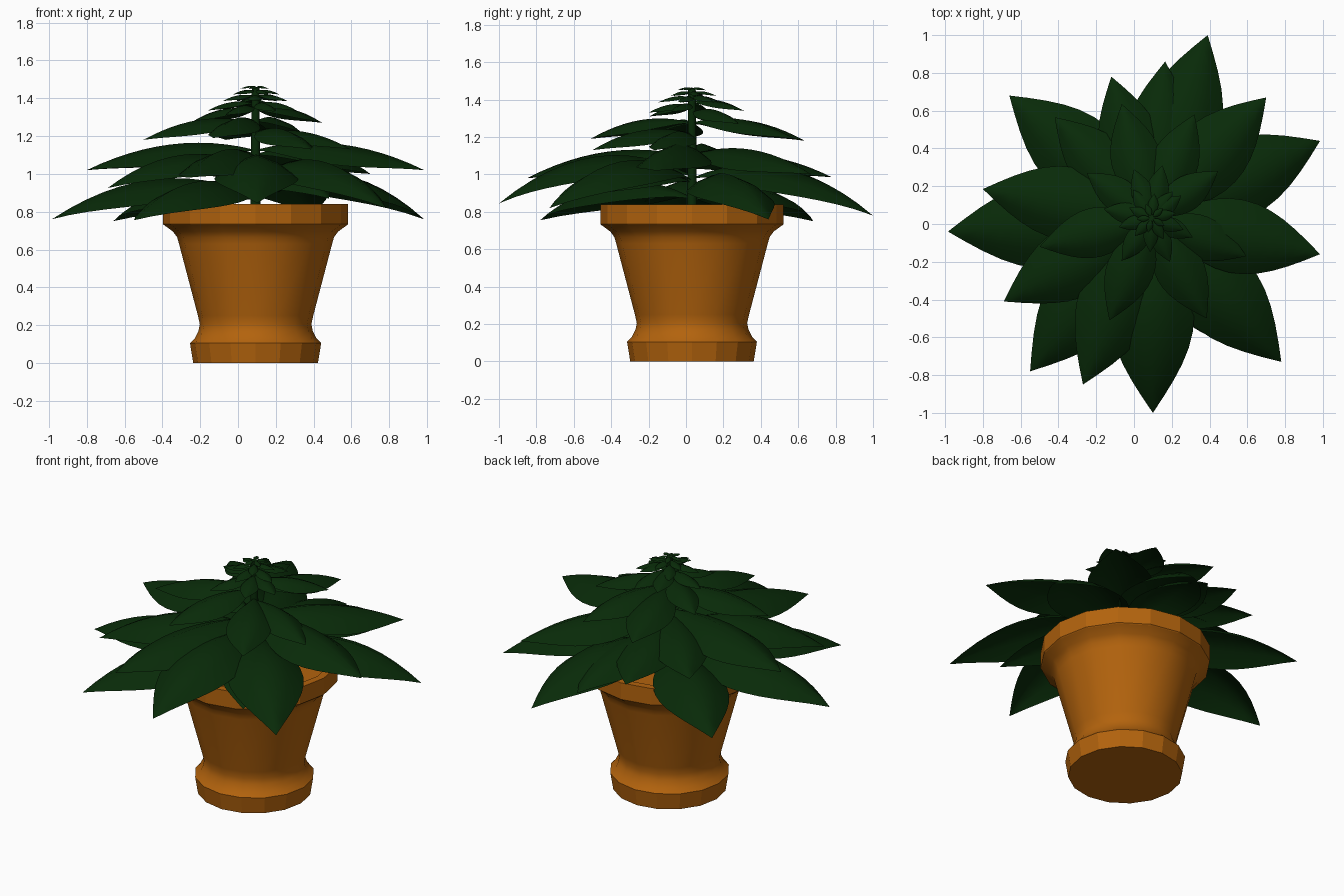
import bpy, bmesh, math

if "Cube" in bpy.data.objects:
    bpy.data.objects.remove(bpy.data.objects["Cube"])

CX, CY = 0.093, 0.032   # pot and stem axis


def material(name, rgb):
    m = bpy.data.materials.new(name)
    m.diffuse_color = (*rgb, 1)
    m.use_nodes = True
    m.node_tree.nodes["Principled BSDF"].inputs["Base Color"].default_value = m.diffuse_color
    return m


terracotta = material("terracotta", (0.45, 0.125, 0.004))
green = material("leaf_green", (0.0025, 0.023, 0.0025))


def finish(name, bm, mat, smooth):
    bmesh.ops.recalc_face_normals(bm, faces=bm.faces)
    for f in bm.faces:
        f.smooth = smooth(f)
    me = bpy.data.meshes.new(name)
    bm.to_mesh(me)
    bm.free()
    me.materials.append(mat)
    ob = bpy.data.objects.new(name, me)
    bpy.context.collection.objects.link(ob)
    return ob


def lathe(name, profile, sides, mat, smooth):
    bm = bmesh.new()
    rings = [[bm.verts.new((CX + r * math.cos(2 * math.pi * i / sides),
                            CY + r * math.sin(2 * math.pi * i / sides), z))
              for i in range(sides)] for r, z in profile]
    for a, b in zip(rings, rings[1:]):
        for i in range(sides):
            j = (i + 1) % sides
            bm.faces.new((a[i], a[j], b[j], b[i]))
    bm.faces.new(rings[0])
    bm.faces.new(rings[-1])
    return finish(name, bm, mat, smooth)


# Pot: faceted foot and rim, smooth body, shallow hollow
pot = [(0.33, 0), (0.347, 0.105), (0.322, 0.13), (0.302, 0.17), (0.295, 0.205),
       (0.305, 0.25), (0.405, 0.63), (0.415, 0.665), (0.437, 0.695), (0.485, 0.73),
       (0.49, 0.735), (0.49, 0.84), (0.445, 0.84), (0.43, 0.74)]
lathe("pot", pot, 16, terracotta,
      lambda f: 0.106 < f.calc_center_median().z < 0.732 and len(f.verts) == 4)

# Stem
lathe("stem", [(0.028, 0.73), (0.024, 1.1), (0.02, 1.46)], 8, green,
      lambda f: len(f.verts) == 4)


def add_leaf(bm, tip, root_rise, arch, width=0.215, n=12):
    """Arched, pointed leaf from the stem to the tip, with drooping edges."""
    tx, ty, tz = tip
    dx, dy = tx - CX, ty - CY
    L = math.hypot(dx, dy)
    ux, uy = dx / L, dy / L
    rows = []
    for i in range(n + 1):
        t = i / n
        r = 0.01 * (1 - t) ** 2 + L * t * (1 - t) + L * t * t
        z = tz + (1 - t) ** 2 * root_rise * L + 2 * t * (1 - t) * arch * L
        w = width * L * max(math.sin(math.pi * t), 0.05 * (1 - t))
        row = []
        for s in (-1, -0.55, 0, 0.55, 1):
            row.append(bm.verts.new((CX + ux * r - uy * w * s, CY + uy * r + ux * w * s,
                                     z - 0.55 * w * abs(s) ** 1.6)))
        rows.append(row)
    for a, b in zip(rows, rows[1:]):
        for k in range(4):
            bm.faces.new((a[k], b[k], b[k + 1], a[k + 1]))
    bmesh.ops.remove_doubles(bm, verts=rows[-1], dist=1e-5)


# Tiers of leaves: root height, arch (both relative to length) and tips
tiers = {
    "lowest_leaves": (0.15, 0.41, [
        (0.39, 1.0, 0.78), (0.985, 0.44, 0.76), (0.78, -0.73, 0.82), (0.10, -1.0, 0.845)]),
    "low_leaves": (0.12, 0.33, [
        (-0.55, -0.78, 0.755), (-0.985, -0.04, 0.76), (-0.66, 0.68, 0.75),
        (0.165, 0.86, 0.885), (0.48, -0.635, 0.87), (-0.69, -0.41, 0.925)]),
    "middle_leaves": (0.12, 0.24, [
        (-0.12, 0.78, 0.985), (0.70, 0.67, 1.0), (0.985, -0.16, 1.02),
        (-0.27, -0.85, 0.98), (-0.80, 0.185, 1.02), (-0.42, 0.565, 1.02)]),
    "upper_leaves": (0.15, 0.27, [
        (-0.065, 0.635, 1.18), (0.32, 0.58, 1.19), (0.595, -0.17, 1.13), (0.385, -0.5, 1.13),
        (-0.13, -0.51, 1.19), (-0.5, -0.12, 1.18), (0.445, 0.28, 1.27), (-0.25, 0.27, 1.27)]),
    "crown_leaves": (0.15, 0.27, [
        (0.31, -0.07, 1.335), (0.19, -0.2, 1.33), (-0.065, -0.195, 1.31),
        (-0.16, 0.08, 1.335), (0.0, 0.29, 1.35), (0.15, 0.31, 1.34), (0.25, 0.15, 1.385)]),
}
# Tiny leaves at the tip: count, radius, tip height, start angle
for count, rad, z, start in ((5, 0.18, 1.385, 0.9), (5, 0.13, 1.42, 0.2),
                             (5, 0.08, 1.45, 0.7)):
    for i in range(count):
        a = start + 2 * math.pi * i / count
        tiers["crown_leaves"][2].append((CX + rad * math.cos(a), CY + rad * math.sin(a), z))

for name, (root_rise, arch, tips) in tiers.items():
    bm = bmesh.new()
    for tip in tips:
        add_leaf(bm, tip, root_rise, arch)
    finish(name, bm, green, lambda f: True)
